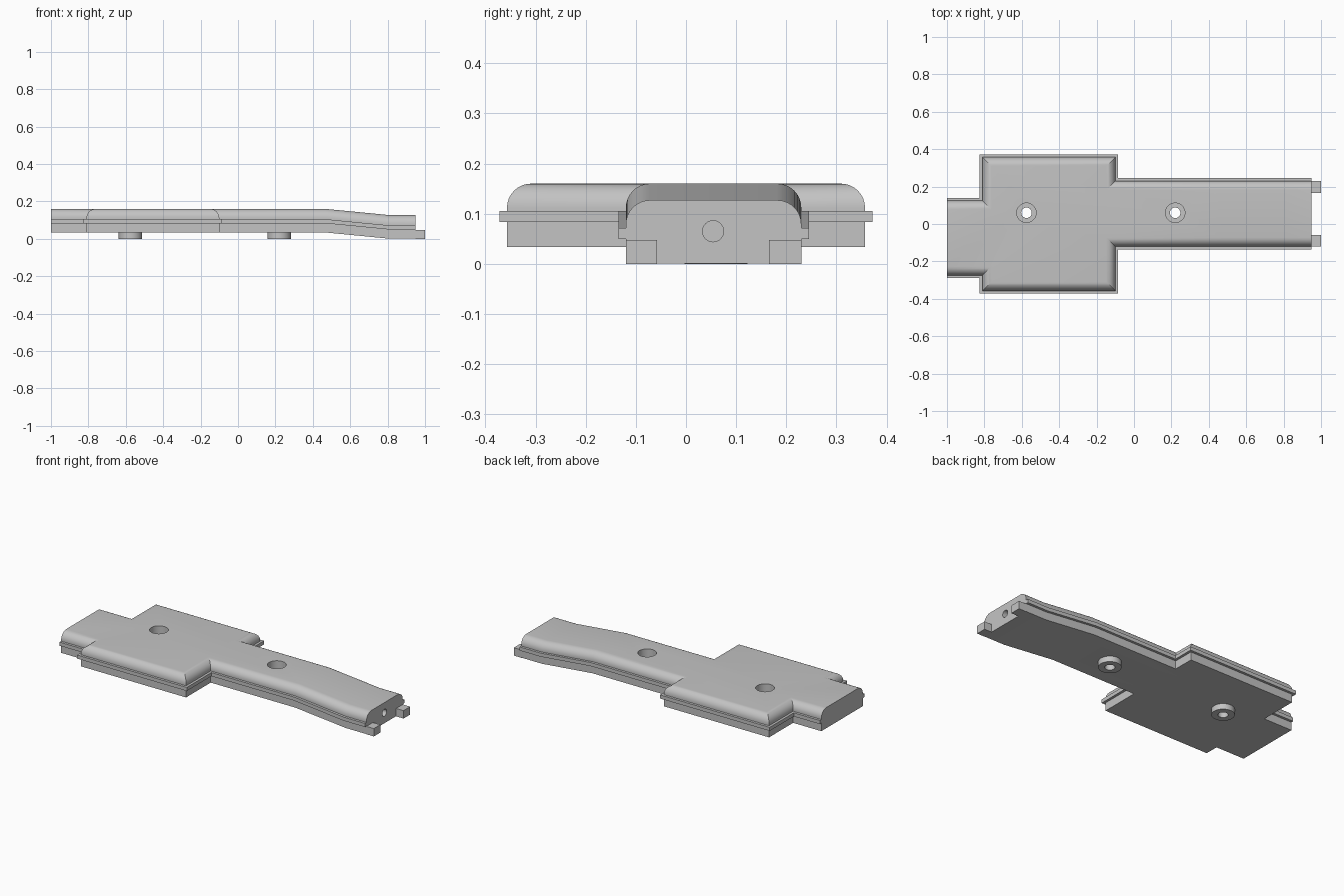
import bpy, bmesh, math
from mathutils import Matrix, Vector

cube = bpy.data.objects.get("Cube")
if cube:
    bpy.data.objects.remove(cube, do_unlink=True)

GREY = (0.55, 0.55, 0.55, 1)
mat = bpy.data.materials.new("plain grey")
mat.use_nodes = True
mat.diffuse_color = GREY
mat.node_tree.nodes["Principled BSDF"].inputs["Base Color"].default_value = GREY

BASE, TOP, LIP_LOW, LIP_HIGH = 0.034, 0.16, 0.083, 0.105
LIP, ROUND, DROP = 0.015, 0.048, 0.033
BEND_START, BEND_END = 0.47, 0.81
HOLES = [(-0.575, 0.06), (0.22, 0.06)]


def finish(name, bm):
    bmesh.ops.recalc_face_normals(bm, faces=bm.faces)
    mesh = bpy.data.meshes.new(name)
    bm.to_mesh(mesh)
    bm.free()
    mesh.materials.append(mat)
    obj = bpy.data.objects.new(name, mesh)
    bpy.context.collection.objects.link(obj)
    return obj


def box(name, lo, hi):
    lo, hi = Vector(lo), Vector(hi)
    bm = bmesh.new()
    bmesh.ops.create_cube(bm, size=1, matrix=Matrix.Translation((lo + hi) / 2)
                          @ Matrix.Diagonal((*(hi - lo), 1)))
    return finish(name, bm)


def cylinder(name, center, radius, depth, turn=0):
    bm = bmesh.new()
    bmesh.ops.create_cone(bm, cap_ends=True, segments=40, radius1=radius, radius2=radius,
                          depth=depth, matrix=Matrix.Translation(center)
                          @ Matrix.Rotation(turn, 4, 'Y'))
    return finish(name, bm)


def cut(target, cutter):
    cutter.hide_render = True
    mod = target.modifiers.new("cut", 'BOOLEAN')
    mod.operation, mod.solver, mod.object = 'DIFFERENCE', 'EXACT', cutter
    bpy.context.view_layer.objects.active = target
    bpy.ops.object.modifier_apply(modifier=mod.name)


# Plan outline: x, y and the outward direction of each corner (ends stay flush)
outline = [
    (-1, -0.275, 0, -1), (-0.81, -0.275, -1, -1), (-0.81, -0.357, -1, -1),
    (-0.1, -0.357, 1, -1), (-0.1, -0.12, 1, -1), (0.95, -0.12, 0, -1),
    (0.95, 0.23, 0, 1), (-0.1, 0.23, 1, 1), (-0.1, 0.357, 1, 1),
    (-0.81, 0.357, -1, 1), (-0.81, 0.125, -1, 1), (-1, 0.125, 0, 1)]

# Wall profile: straight side, projecting lip, rounded shoulder
profile = [(0, BASE), (0, LIP_LOW), (LIP, LIP_LOW), (LIP, LIP_HIGH), (0, LIP_HIGH)]
for i in range(9):
    a = math.radians(90 * i / 8)
    profile.append((ROUND * (math.cos(a) - 1), TOP - ROUND + ROUND * math.sin(a)))

bm = bmesh.new()
rings = [[bm.verts.new((x + d * sx, y + d * sy, z)) for x, y, sx, sy in outline]
         for d, z in profile]
count = len(outline)
for i in range(count):
    j = (i + 1) % count
    if abs(outline[i][0] - outline[j][0]) < 0.001 and outline[i][2] == 0:
        # One flat face closes each end
        bm.faces.new([r[i] for r in rings] + [r[j] for r in reversed(rings)])
    else:
        for low, high in zip(rings, rings[1:]):
            bm.faces.new((low[i], low[j], high[j], high[i]))
bm.faces.new(rings[0])
bm.faces.new(rings[-1])

# Bend the neck down towards its tip
for x in (BEND_START, BEND_END):
    bmesh.ops.bisect_plane(bm, geom=bm.verts[:] + bm.edges[:] + bm.faces[:],
                           plane_co=(x, 0, 0), plane_no=(1, 0, 0))
for v in bm.verts:
    t = (v.co.x - BEND_START) / (BEND_END - BEND_START)
    v.co.z -= DROP * min(max(t, 0), 1)
body = finish("body", bm)
parts = [body]

# Hollow bosses below, with counterbored screw holes above
for n, (x, y) in enumerate(HOLES, 1):
    boss = cylinder(f"screw_boss_{n}", (x, y, BASE / 2), 0.063, BASE)
    drill = cylinder("drill", (x, y, 0.1), 0.028, 0.4)
    bore = cylinder("counterbore", (x, y, 0.15), 0.052, 0.2)
    cut(boss, drill)
    cut(body, drill)
    cut(body, bore)
    parts.append(boss)
    for tool in (drill, bore):
        bpy.data.objects.remove(tool, do_unlink=True)

# Blind hole in the tip
drill = cylinder("tip_drill", (0.95, 0.054, 0.065), 0.021, 0.2, math.pi / 2)
cut(body, drill)
bpy.data.objects.remove(drill, do_unlink=True)

# Locating pegs on the tip
parts.append(box("right_peg", (0.95, -0.12, 0), (1, -0.058, 0.048)))
parts.append(box("left_peg", (0.95, 0.166, 0), (1, 0.23, 0.048)))

bpy.ops.object.select_all(action='DESELECT')
for obj in parts:
    obj.select_set(True)
bpy.context.view_layer.objects.active = body
bpy.ops.object.shade_smooth_by_angle(angle=math.radians(20))
